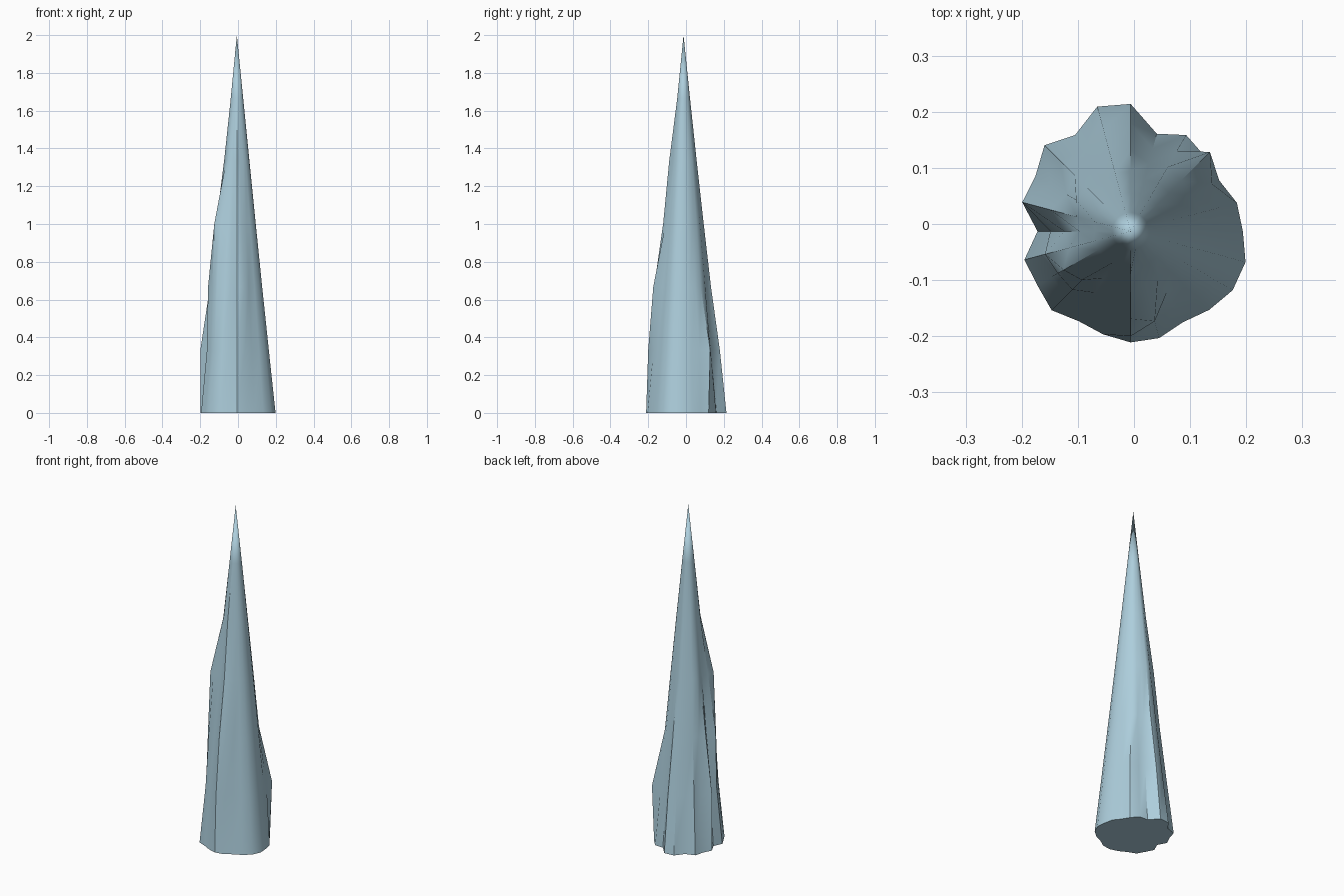
import bpy, bmesh, math

if "Cube" in bpy.data.objects:
    bpy.data.objects.remove(bpy.data.objects["Cube"])

SIDES, LEVELS, HEIGHT = 24, 6, 2.0
AXIS = (-0.006, -0.013)

# Irregular base outline: one radius every 15 degrees, starting at +x
BASE = [.200, .196, .182, .188, .198, .180, .227, .230,
        .198, .217, .196, .200, .166, .196, .192, .199,
        .185, .190, .198, .197, .187, .198, .210, .212]

# Local bulges: (level, side) -> radius
BULGES = {(1, 3): .200, (1, 2): .168, (1, 6): .192, (1, 11): .200, (1, 18): .187,
          (2, 13): .158, (2, 14): .150, (2, 15): .147, (2, 18): .156, (2, 19): .166,
          (2, 11): .148, (3, 13): .114, (3, 14): .138, (3, 15): .123, (3, 9): .110,
          (3, 10): .112, (3, 18): .108, (4, 13): .070, (4, 18): .076}


def radius(level, side):
    t = 1 - level / LEVELS
    r = 0.2 * t + (BASE[side] - 0.2) * t * t
    return BULGES.get((level, side), r)


# Rock spike: stacked rings closing in a sharp tip
bm = bmesh.new()
rings = []
for level in range(LEVELS):
    z = HEIGHT * level / LEVELS
    ring = []
    for side in range(SIDES):
        a = 2 * math.pi * side / SIDES
        r = radius(level, side)
        ring.append(bm.verts.new((AXIS[0] + r * math.cos(a), AXIS[1] + r * math.sin(a), z)))
    rings.append(ring)
tip = bm.verts.new((*AXIS, HEIGHT))

bm.faces.new(rings[0][::-1])
for i in range(SIDES):
    j = (i + 1) % SIDES
    for low, high in zip(rings, rings[1:]):
        bm.faces.new((low[i], low[j], high[j], high[i]))
    bm.faces.new((rings[-1][i], rings[-1][j], tip))

mesh = bpy.data.meshes.new("rock_spike")
bm.to_mesh(mesh)
bm.free()
spike = bpy.data.objects.new("rock_spike", mesh)
bpy.context.collection.objects.link(spike)

# Single pale blue colour
mat = bpy.data.materials.new("pale_ice_blue")
mat.diffuse_color = (0.42, 0.62, 0.72, 1)
mat.use_nodes = True
mat.node_tree.nodes["Principled BSDF"].inputs["Base Color"].default_value = mat.diffuse_color
mesh.materials.append(mat)

# Smooth shading with creases kept sharp
bpy.context.view_layer.objects.active = spike
spike.select_set(True)
bpy.ops.object.shade_smooth_by_angle(angle=math.radians(40))
